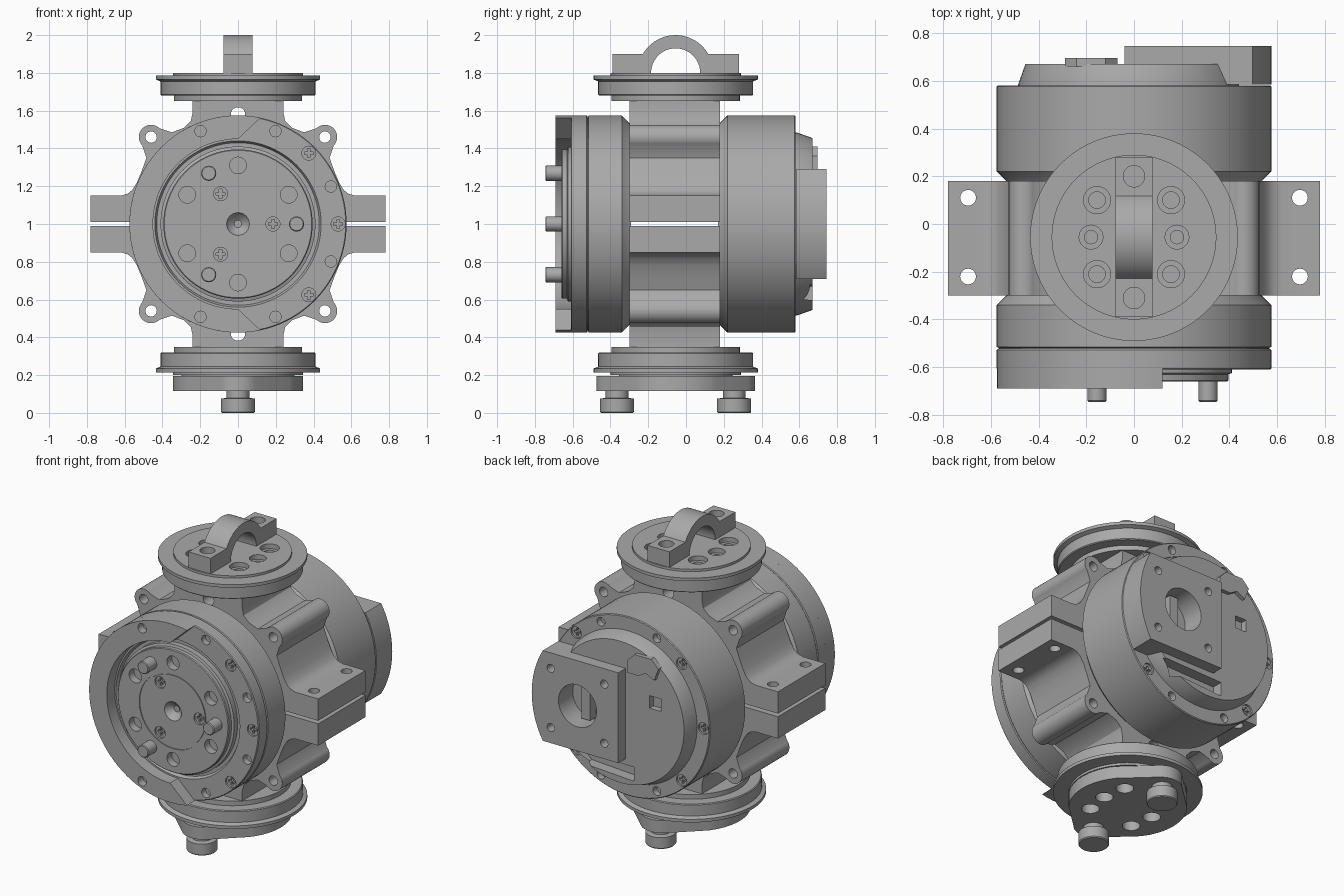
import bpy, bmesh, math
from math import sin, cos, radians

if "Cube" in bpy.data.objects:
    bpy.data.objects.remove(bpy.data.objects["Cube"])

grey = bpy.data.materials.new("machined_grey")
grey.use_nodes = True
colour = (0.4, 0.4, 0.4, 1)
grey.diffuse_color = colour
grey.node_tree.nodes["Principled BSDF"].inputs["Base Color"].default_value = colour

parts = []
AXES = {"X": lambda u, v, h: (h, u, v),
        "Y": lambda u, v, h: (u, h, v),
        "Z": lambda u, v, h: (u, v, h)}


def add_sections(bm, sections, axis):
    """Skin a closed solid through outlines [(points, height), ...]."""
    rings = [[bm.verts.new(AXES[axis](u, v, h)) for u, v in pts] for pts, h in sections]
    n = len(rings[0])
    for a, b in zip(rings, rings[1:]):
        for i in range(n):
            bm.faces.new((a[i], a[(i + 1) % n], b[(i + 1) % n], b[i]))
    bm.faces.new(rings[0])
    bm.faces.new(rings[-1])


def solid(name, *shapes, axis="Y"):
    """One object from one or more section lists."""
    bm = bmesh.new()
    for sections in shapes:
        add_sections(bm, sections, axis)
    bmesh.ops.recalc_face_normals(bm, faces=bm.faces)
    mesh = bpy.data.meshes.new(name)
    bm.to_mesh(mesh)
    bm.free()
    mesh.materials.append(grey)
    ob = bpy.data.objects.new(name, mesh)
    bpy.context.collection.objects.link(ob)
    parts.append(ob)
    return ob


def arc(r, c=(0, 0), start=0, end=360, n=32):
    full = end - start == 360
    steps = n if full else n - 1
    return [(c[0] + r * cos(radians(start + (end - start) * i / steps)),
             c[1] + r * sin(radians(start + (end - start) * i / steps))) for i in range(n)]


def turned(profile, c=(0, 0), n=96):
    return [(arc(r, c, n=n), h) for r, h in profile]


def rod(r, c, a, b, n=24):
    return turned([(r, a), (r, b)], c, n)


def prism(pts, a, b):
    return [(pts, a), (pts, b)]


def rect(u0, u1, v0, v1):
    return [(u0, v0), (u1, v0), (u1, v1), (u0, v1)]


def polar(r, angle, c=(0, CZ := 1)):
    return (c[0] + r * cos(radians(angle)), c[1] + r * sin(radians(angle)))


def cross(c, s=0.024, t=0.007):
    pts = [(t, t), (t, s), (-t, s), (-t, t), (-s, t), (-s, -t),
           (-t, -t), (-t, -s), (t, -s), (t, -t), (s, -t), (s, t)]
    return [(c[0] + u, c[1] + v) for u, v in pts]


def boolean(ob, *shapes, axis="Y", op="DIFFERENCE"):
    cutter = solid("cutter", *shapes, axis=axis)
    parts.remove(cutter)
    cutter.hide_render = True
    mod = ob.modifiers.new("cut", "BOOLEAN")
    mod.operation, mod.object, mod.solver = op, cutter, "EXACT"
    bpy.context.view_layer.objects.active = ob
    bpy.ops.object.modifier_apply(modifier=mod.name)
    bpy.data.objects.remove(cutter)


def screws(ob, centres, face, inward):
    """Sunken screw heads with a cross slot."""
    boolean(ob, *[rod(0.037, c, face - inward * 0.02, face + inward * 0.012) for c in centres])
    boolean(ob, *[prism(cross(c), face, face + inward * 0.03) for c in centres])


C = (0, 1)
R = 0.575

# Main drums along y
front_drum = solid("front_drum", turned([(0.53, -0.29), (0.535, -0.3), (R, -0.34), (R, -0.515),
                                         (0.565, -0.52), (0.565, -0.53)], C))
front_ring = solid("front_ring", turned([(R - 0.005, -0.522), (R, -0.527), (R, -0.605),
                                         (R - 0.005, -0.61), (0.44, -0.61), (0.43, -0.59)], C))
bolt_angles = (22, 68, 112, 248, 292, 338)
boolean(front_ring, *[rod(0.03, polar(0.53, a), -0.7, -0.57) for a in (22, 68, 292, 338)])
screws(front_ring, [polar(0.53, a) for a in (0, 45, 315)], -0.61, 1)

rear_drum = solid("rear_drum", turned([(0.53, 0.17), (0.535, 0.18), (R, 0.22), (R, 0.575),
                                       (R - 0.005, 0.58)], C))
boolean(rear_drum, *[rod(0.028, polar(0.53, a), 0.54, 0.65) for a in bolt_angles])
screws(rear_drum, [polar(0.53, a) for a in (45, 135, 180, 225, 315)], 0.58, -1)

# Raised half collar on the front, ending in slanted cuts
outer = [polar(R, a) for a in range(78, 283, 4)]
inner = [polar(0.45, a) for a in range(270, 89, -4)]
collar = solid("front_collar", prism(outer + inner, -0.69, -0.605))
boolean(collar, *[rod(0.03, polar(0.53, a), -0.75, -0.64) for a in (112, 248)])

# Output hub with pins, holes and screws
hub = solid("output_hub", turned([(0.41, -0.57), (0.41, -0.625), (0.395, -0.63), (0.395, -0.655),
                                  (0.39, -0.66), (0.24, -0.66), (0.24, -0.654), (0.23, -0.654),
                                  (0.23, -0.66), (0.06, -0.66), (0.048, -0.64), (0.02, -0.62)], C))
boolean(hub, *[rod(0.044, polar(0.31, a), -0.7, -0.61) for a in range(30, 360, 60) ])
screws(hub, [polar(0.185, a) for a in (0, 120, 240)], -0.66, 1)
solid("hub_pins", *[turned([(0.04, -0.64), (0.04, -0.74), (0.035, -0.745)], polar(0.31, a), 32)
                    for a in (0, 120, 240)])

# Clamp halves with bosses, bolt ears and necks
quarter = ([(0.78, 0.01), (0.78, 0.15), (0.62, 0.15), (0.585, 0.16), (0.56, 0.18),
            (0.535, 0.22), (0.51, 0.28), (0.485, 0.35)]
           + arc(0.065, (0.46, 0.46), -45, 135, 16)
           + [(0.35, 0.485), (0.285, 0.51), (0.25, 0.545), (0.24, 0.59), (0.24, 0.655)])
half = quarter + [(-u, v) for u, v in reversed(quarter)]
Y0, Y1 = -0.30, 0.18
for s, label in ((1, "upper"), (-1, "lower")):
    clamp = solid(label + "_clamp", prism([(u, 1 + s * v) for u, v in half], Y0, Y1))
    boolean(clamp, rod(0.038, (0, 1 + s * 0.58), -0.4, 0.3),
            *[rod(0.03, (x, 1 + s * 0.46), -0.4, 0.3) for x in (-0.46, 0.46)])
    boolean(clamp, *[rod(0.033, (x, y), 0.8, 1.2) for x in (-0.695, 0.695) for y in (-0.22, 0.11)],
            axis="Z")

# Top and bottom round flanges
PY = -0.055
P = (0, PY)
bolts = [(x, PY + y) for x in (-0.155, 0.155) for y in (-0.155, 0.155)]
small_bolts = [(x, PY) for x in (-0.18, 0.18)]
flange = [(0.34, 0.65), (0.34, 0.68), (0.405, 0.68), (0.41, 0.685), (0.41, 0.755), (0.435, 0.765),
          (0.435, 0.785), (0.345, 0.785), (0.345, 0.8)]
top = solid("top_flange", turned([(r, 1 + h) for r, h in flange], P), axis="Z")
solid("bottom_flange", turned([(r, 1 - h) for r, h in flange], P), axis="Z")
boolean(top, *[rod(0.057, c, 1.77, 1.9) for c in bolts],
        *[rod(0.05, c, 1.77, 1.9) for c in small_bolts], axis="Z")
boolean(top, *[rod(0.035, c, 1.72, 1.78) for c in bolts],
        *[rod(0.028, c, 1.72, 1.78) for c in small_bolts], axis="Z")

# Arched saddle on top
rise = math.degrees(math.asin(0.5))
saddle_outline = ([(PY + 0.335, 1.8), (PY + 0.335, 1.9)]
                  + arc(0.2, (PY, 1.8), rise, 180 - rise, 24)
                  + [(PY - 0.335, 1.9), (PY - 0.335, 1.8)]
                  + arc(0.13, (PY, 1.8), 180, 0, 24))
saddle = solid("top_saddle", prism(saddle_outline, -0.078, 0.078), axis="X")
boolean(saddle, *[rod(0.045, (0, PY + y), 1.7, 2.1) for y in (-0.255, 0.255)], axis="Z")

# Base plate with rounded ends, standing on two feet
base_outline = []
for turn in (0, 180):
    base_outline += arc(0.345, P, turn - 38, turn + 38, 16)
    base_outline += arc(0.13, (0, PY + (0.29 if turn == 0 else -0.29)), turn + 42, turn + 138, 12)
base = solid("base_plate", prism(base_outline, 0.115, 0.195), axis="Z")
solid("base_spacer", rod(0.3, P, 0.19, 0.21, 64), axis="Z")
boolean(base, *[rod(0.052, c, 0.05, 0.18) for c in bolts + small_bolts], axis="Z")
solid("feet", *[turned([(0.085, 0), (0.09, 0.006), (0.09, 0.075), (0.06, 0.08), (0.06, 0.12)],
                       (0, PY + y), 40) for y in (-0.31, 0.31)], axis="Z")

# Rear cap with flat side and pockets
cap = solid("rear_cap", turned([(0.485, 0.57), (0.485, 0.585), (0.455, 0.67)], C))
boolean(cap, prism(rect(0.44, 0.7, 0.3, 1.7), 0.5, 0.8),
        prism(rect(-0.29, -0.21, 1.08, 1.16), 0.63, 0.8),
        prism([(-0.1, 0.58), (0.25, 0.6), (0.33, 0.68), (-0.1, 0.67)], 0.6, 0.8))
solid("connector_cover", prism([(-0.07, 1.28), (-0.07, 1.36), (-0.12, 1.41), (-0.24, 1.41),
                                (-0.29, 1.36), (-0.26, 1.28), (-0.2, 1.31), (-0.15, 1.28)],
                               0.66, 0.695))

# Rear mounting plate trimmed to the drum curve
plate = solid("rear_mount_plate", prism(rect(-0.04, 0.7, 0.71, 1.29), 0.585, 0.745))
boolean(plate, rod(R, C, 0.5, 0.9, 96), op="INTERSECT")
boolean(plate, rod(0.135, (0.25, 1), 0.5, 0.9, 48),
        *[rod(0.026, (0.25 + x, 1 + z), 0.68, 0.9) for x in (-0.19, 0.19) for z in (-0.19, 0.19)])
boolean(cap, rod(0.135, (0.25, 1), 0.6, 0.9, 48))
solid("mount_rib", prism(rect(0.22, 0.28, 0.88, 1.12), 0.59, 0.66))

# Smooth round surfaces, keep machined edges crisp
bpy.ops.object.select_all(action="DESELECT")
for ob in parts:
    ob.select_set(True)
bpy.context.view_layer.objects.active = parts[0]
bpy.ops.object.shade_smooth_by_angle(angle=radians(25))
